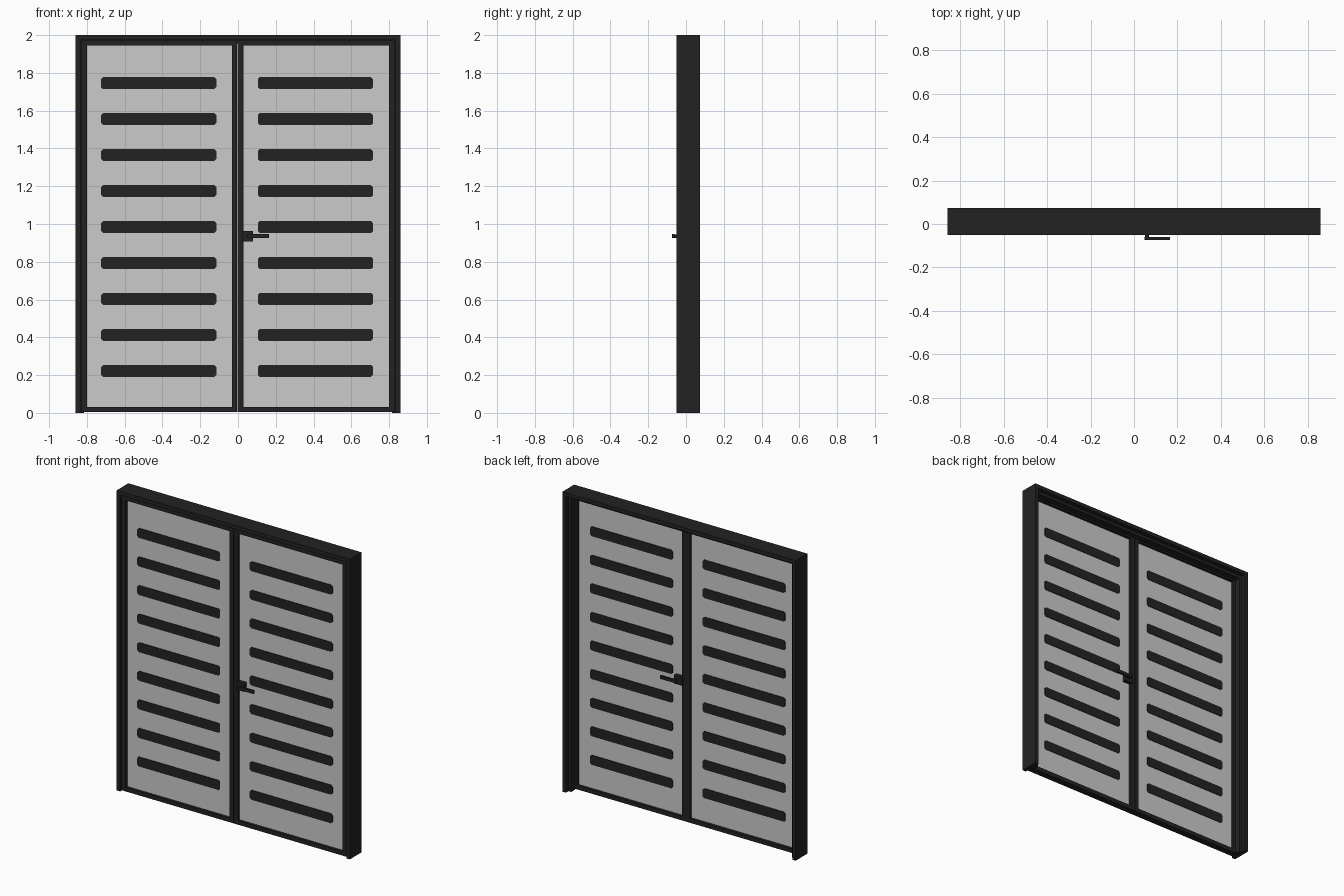
import bpy, bmesh, math

if "Cube" in bpy.data.objects:
    bpy.data.objects.remove(bpy.data.objects["Cube"])

def material(name, v):
    m = bpy.data.materials.new(name)
    m.diffuse_color = (v, v, v, 1)
    m.use_nodes = True
    m.node_tree.nodes["Principled BSDF"].inputs["Base Color"].default_value = m.diffuse_color
    return m

DARK = material("dark_metal", 0.0165)
GLASS = material("frosted_glass", 0.6)

def finish(name, bm, mat):
    me = bpy.data.meshes.new(name)
    bmesh.ops.recalc_face_normals(bm, faces=bm.faces)
    bm.to_mesh(me)
    bm.free()
    me.materials.append(mat)
    ob = bpy.data.objects.new(name, me)
    bpy.context.collection.objects.link(ob)
    return ob

def box(name, x0, x1, y0, y1, z0, z1, mat=DARK):
    bm = bmesh.new()
    bmesh.ops.create_cube(bm, size=1)
    for v in bm.verts:
        v.co = ((x0 + x1) / 2 + v.co.x * (x1 - x0),
                (y0 + y1) / 2 + v.co.y * (y1 - y0),
                (z0 + z1) / 2 + v.co.z * (z1 - z0))
    return finish(name, bm, mat)

def side_box(name, s, x0, x1, *rest):
    a, b = sorted((s * x0, s * x1))
    return box(name, a, b, *rest)

def plate(name, x0, x1, z0, z1, c, y0, y1):
    # flat bar with clipped corners
    pts = [(x0 + c, z0), (x1 - c, z0), (x1, z0 + c), (x1, z1 - c),
           (x1 - c, z1), (x0 + c, z1), (x0, z1 - c), (x0, z0 + c)]
    bm = bmesh.new()
    f = bm.faces.new([bm.verts.new((x, y0, z)) for x, z in pts])
    r = bmesh.ops.extrude_face_region(bm, geom=[f])
    for v in r["geom"]:
        if isinstance(v, bmesh.types.BMVert):
            v.co.y = y1
    return finish(name, bm, DARK)

def cylinder(name, loc, radius, depth, axis="Z"):
    bm = bmesh.new()
    bmesh.ops.create_cone(bm, cap_ends=True, segments=12, radius1=radius,
                          radius2=radius, depth=depth)
    ob = finish(name, bm, DARK)
    ob.location = loc
    if axis == "Y":
        ob.rotation_euler.x = math.pi / 2
    return ob

YF, YB = -0.05, 0.073        # frame depth
LF, LB = -0.04, 0.004        # leaf depth
MID = (LF + LB) / 2

# outer frame: head, jambs and the stop behind the leaves
box("frame_head", -0.86, 0.86, YF, YB, 1.975, 2)
box("head_stop", -0.835, 0.835, LB + 0.002, 0.045, 1.955, 1.975)
for s in (-1, 1):
    side_box("frame_jamb", s, 0.835, 0.86, YF, YB, 0, 1.975)
    side_box("jamb_stop", s, 0.815, 0.835, LB + 0.002, 0.045, 0, 1.955)
    # hinges
    for z in (0.215, 1.02, 1.63):
        cylinder("hinge", (s * 0.838, LF - 0.003, z), 0.007, 0.085)

# door leaves
for side, xa, xb in (("left", -0.832, -0.004), ("right", -0.002, 0.832)):
    ga, gb = (-0.80, -0.033) if side == "left" else (0.028, 0.80)
    box(side + "_outer_stile" if side == "left" else side + "_meeting_stile",
        xa, ga, LF, LB, 0.005, 1.972)
    box(side + "_meeting_stile" if side == "left" else side + "_outer_stile",
        gb, xb, LF, LB, 0.005, 1.972)
    box(side + "_top_rail", ga, gb, LF, LB, 1.945, 1.972)
    box(side + "_bottom_rail", ga, gb, LF, LB, 0.005, 0.032)
    box(side + "_glass", ga, gb, MID - 0.005, MID + 0.005, 0.032, 1.945, GLASS)
    # horizontal bars on both glass faces
    x0 = -0.725 if side == "left" else 0.105
    for i in range(9):
        z = 0.222 + i * 0.1905
        plate(side + "_bar", x0, x0 + 0.61, z - 0.032, z + 0.032, 0.011,
              MID - 0.009, MID + 0.009)

# lever handle on both sides
for d, name in ((-1, "front"), (1, "back")):
    ya = MID + d * 0.022
    yb = MID + d * 0.030
    yc = MID + d * 0.042
    yd = MID + d * 0.0555
    box(name + "_handle_plate", 0.02, 0.08, min(MID, yb), max(MID, yb), 0.907, 0.963)
    cylinder(name + "_handle_stem", (0.059, (ya + yc) / 2, 0.935), 0.009, 0.024, "Y")
    box(name + "_handle_lever", 0.048, 0.165, min(yc, yd), max(yc, yd), 0.925, 0.946)
